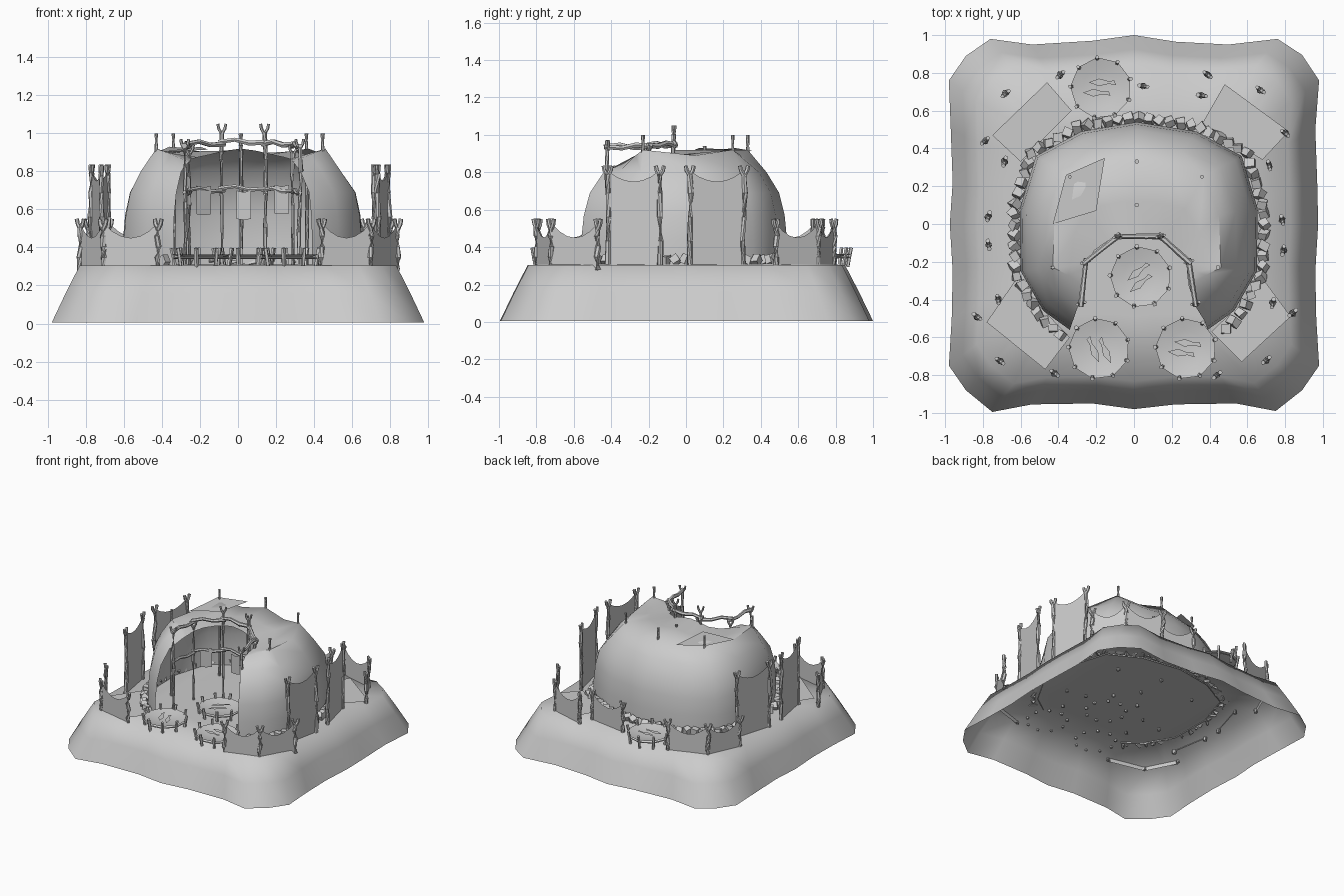
import bpy, bmesh, math, random
from mathutils import Vector, Matrix

if "Cube" in bpy.data.objects:
    bpy.data.objects.remove(bpy.data.objects["Cube"])

random.seed(4)


def finish(name, bm, smooth=False, recalc=True):
    if recalc:
        bmesh.ops.recalc_face_normals(bm, faces=bm.faces)
    me = bpy.data.meshes.new(name)
    bm.to_mesh(me)
    bm.free()
    ob = bpy.data.objects.new(name, me)
    bpy.context.collection.objects.link(ob)
    if smooth:
        for o in bpy.context.selected_objects:
            o.select_set(False)
        bpy.context.view_layer.objects.active = ob
        ob.select_set(True)
        bpy.ops.object.shade_smooth_by_angle(angle=math.radians(smooth))
    return ob


def loft(bm, rings, closed=True):
    """Skin a list of equally long point rings, returning vertex rings."""
    vs = [[bm.verts.new(p) for p in r] for r in rings]
    n = len(vs[0])
    for a, b in zip(vs, vs[1:]):
        for i in range(n if closed else n - 1):
            j = (i + 1) % n
            bm.faces.new((a[i], a[j], b[j], b[i]))
    return vs


def stick(bm, pts, r, sides=6):
    """Knobbly wooden stick through the points."""
    pts = [Vector(p) for p in pts]
    rings = []
    for i, p in enumerate(pts):
        d = (pts[min(i + 1, len(pts) - 1)] - pts[max(i - 1, 0)]).normalized()
        q = d.to_track_quat('Z', 'Y')
        rr = r * random.uniform(0.85, 1.15)
        rings.append([p + q @ Vector((rr * math.cos(k * math.tau / sides),
                                      rr * math.sin(k * math.tau / sides), 0)) for k in range(sides)])
    vs = loft(bm, rings)
    bm.faces.new(vs[0][::-1])
    bm.faces.new(vs[-1])


def forked_post(bm, x, y, top, along, r=0.013, base=0.29):
    """Slightly crooked post with a Y fork spreading in the 'along' direction."""
    j = lambda: random.uniform(-0.007, 0.007)
    h = top - 0.045 - base
    stick(bm, [(x, y, base)] + [(x + j(), y + j(), base + h * t) for t in (0.3, 0.55, 0.8)]
          + [(x, y, base + h)], r)
    a = Vector((along[0], along[1], 0)).normalized()
    c = Vector((x, y, base + h - 0.01))
    for s in (-1, 1):
        stick(bm, [c, c + a * s * 0.017 + Vector((0, 0, 0.03)), c + a * s * 0.022 + Vector((0, 0, 0.055))], r * 0.75)


def sheet(bm, p, q, bot, top, n=6):
    """Hanging hide; bot and top are (height at ends, height at middle)."""
    f = lambda h, t: h[0] + (h[1] - h[0]) * (1 - (2 * t - 1) ** 2)
    P, Q = Vector((*p, 0)), Vector((*q, 0))
    ts = [i / n for i in range(n + 1)]
    loft(bm, [[P.lerp(Q, t) + Vector((0, 0, f(h, t))) for t in ts] for h in (bot, top)], False)


# Ground mound: open-bottomed, wavy square outline
outline = [(0, 1.0), (.22, .965), (.5, .95), (.76, .98), (.89, .895), (.98, .76), (.96, .5), (.97, .22),
           (.975, 0), (.96, -.25), (.965, -.5), (.98, -.75), (.89, -.88), (.75, -.99), (.54, -.95),
           (.22, -.955), (0, -.98), (-.22, -.95), (-.54, -.955), (-.75, -.995), (-.89, -.88),
           (-.98, -.75), (-.965, -.5), (-.96, -.25), (-.975, 0), (-.96, .22), (-.97, .5), (-.98, .76),
           (-.89, .89), (-.76, .98), (-.54, .95), (-.22, .97)]
bm = bmesh.new()
vs = loft(bm, [[(x * s, y * s, z) for x, y in outline]
               for s, z in ((1, .005), (.925, .16), (.85, .305), (.5, .31))])
bm.faces.new(vs[-1])
finish("ground_mound", bm, 80)

# Hide dome: base line, roof line and opening edge, left half mirrored about x = 0.015
base = [(-.34, -.56), (-.48, -.46), (-.6, -.25), (-.605, .08), (-.52, .36), (-.28, .49), (.015, .54)]
roof = [(-.26, -.33, .85), (-.35, -.27, .89), (-.43, -.23, .92), (-.42, .05, .89), (-.34, .25, .92),
        (-.17, .3, .885), (.015, .33, .92)]
edge = [(-.25, -.26, .86), (-.25, -.235, .862), (-.245, -.21, .865), (-.21, -.14, .875), (-.14, -.09, .89),
        (-.06, -.08, .91), (.015, -.08, .92)]


def full(half):
    return half + [Vector((.03 - p[0] + (.02 if p[2] < .7 else 0), p[1], p[2])) for p in half[-2::-1]]


rows = []
for t, z in ((0, .3), (.0, .44), (.06, .57), (.2, .69), (.52, .8)):
    rows.append(full([Vector((b[0] + (r[0] - b[0]) * t, b[1] + (r[1] - b[1]) * t, z))
                      for b, r in zip(base, roof)]))
rows.append(full([Vector(p) for p in roof]))
mid = [(Vector(a) + Vector(b)) / 2 for a, b in zip(roof, edge)]
rows += [full(mid), full([Vector(p) for p in edge])]
bm = bmesh.new()
loft(bm, rows, False)
finish("hide_dome", bm, 50)

# Loose hide patch on the roof
bm = bmesh.new()
bm.faces.new([bm.verts.new(p) for p in ((-.43, 0, .9), (-.2, .07, .93), (-.155, .35, .915), (-.36, .26, .93))])
finish("roof_patch", bm)

# Tent pole tips poking through the roof
bm = bmesh.new()
for x, y, top in ((-.34, .25, 1), (.015, .33, 1), (.36, .25, 1), (.015, .1, .94), (-.43, -.23, 1), (.445, -.23, 1)):
    stick(bm, [(x, y, .29), (x + .004, y, .6), (x, y, .9), (x, y, top)], .011)
finish("tent_poles", bm, 40)

# Entrance frame: six posts and two tiers of beams
arch = [(-.28, -.42), (-.255, -.2), (-.085, -.065), (.14, -.065), (.29, -.2), (.325, -.42)]
bm = bmesh.new()
for (x, y), top in zip(arch, (.97, .94, 1.05, 1.05, .94, .97)):
    forked_post(bm, x, y, top, (1, .3), .011)
for z, r in ((.945, .014), (.7, .011)):
    for (a, b), k in zip(zip(arch, arch[1:]), (0, .01, .02, .01, 0)):
        A, B = Vector((*a, z + k - .01)), Vector((*b, z + k - .01))
        d = (B - A) * .08
        stick(bm, [A - d, A.lerp(B, .3) + Vector((0, 0, .012)), A.lerp(B, .65) - Vector((0, 0, .006)), B + d], r)
finish("entrance_frame", bm, 40)

# Cloths hung on the lower beam
bm = bmesh.new()
for x, y, s, z in ((-.18, -.15, -.6, .725), (.03, -.08, 0, .7), (.23, -.15, .6, .73)):
    sheet(bm, (x - .038, y + s * .04), (x + .038, y - s * .04), (z - .15, z - .155), (z, z - .01), 2)
finish("hanging_cloths", bm)

# Stones weighing down the dome edge
bm = bmesh.new()
path = [Vector((p[0] * 1.05, p[1] * 1.05, .33)) for p in rows[0]]
path[0].x, path[-1].x = -.39, .46
gap, carry = .062, 0
for a, b in zip(path, path[1:]):
    L = (b - a).length
    while carry < L:
        p = a.lerp(b, carry / L)
        p.z = .33
        rot = Matrix.Rotation(random.uniform(0, 6), 4, (random.random(), random.random(), 1))
        made = bmesh.ops.create_cube(bm, size=.046, matrix=Matrix.Translation(p) @ rot)
        for v in made['verts']:
            v.co += Vector([random.uniform(-.006, .006) for _ in range(3)])
        carry += gap * .9
    carry -= L
finish("edge_stones", bm)

# Drying racks: sagging hide disc laced to a ring of pegs, two fish on top
for n, (cx, cy, turn) in enumerate(((-.175, .72, 0), (.035, -.28, .7), (-.185, -.66, 2), (.275, -.66, -.1))):
    C = Vector((cx, cy, 0))
    ring = lambda r, z, k=9: [C + Vector((r * math.cos(i * math.tau / k + .3), r * math.sin(i * math.tau / k + .3), z))
                              for i in range(k)]
    bm = bmesh.new()
    vs = loft(bm, [ring(.163, .362), ring(.1, .347), ring(.04, .341)])
    bm.faces.new(vs[-1])
    finish("rack_hide_%d" % n, bm, 60)
    bm = bmesh.new()
    pegs = ring(.155, 0)
    for p in pegs:
        o = (p - C) * .06
        stick(bm, [p - o + Vector((0, 0, .295)), p + Vector((0, 0, .35)), p + o + Vector((0, 0, .397))], .011, 5)
    for a, b in zip(pegs, pegs[1:] + pegs[:1]):
        stick(bm, [a + Vector((0, 0, .345)), b + Vector((0, 0, .345))], .005, 4)
    finish("rack_pegs_%d" % n, bm, 40)
    bm = bmesh.new()
    for off, sx in ((.03, .01), (-.025, -.02)):
        M = Matrix.Translation(C) @ Matrix.Rotation(turn, 4, 'Z') @ Matrix.Translation((sx, off, .362))
        bm.faces.new([bm.verts.new(M @ Vector((x, y, 0))) for x, y in
                      ((-.075, 0), (-.02, -.02), (.03, -.008), (.07, -.015), (.06, .01), (.03, .006), (-.02, .02))])
    finish("rack_fish_%d" % n, bm)

# Windbreak screens: low ones at the corners and back, tall ones at the sides
low = [[(-.83, -.49), (-.71, -.725), (-.42, -.79)], [(.84, -.47), (.7, -.72), (.44, -.8)],
       [(-.79, .44), (-.68, .69), (-.39, .79)], [(.8, .48), (.67, .71), (.39, .79)], [(.05, .73), (.36, .68)]]
tall = [[(.715, .31), (.785, .02)], [(.79, -.14), (.735, -.42)], [(-.685, .33), (-.77, .04)], [(-.77, -.11), (-.72, -.4)]]
posts, hides = bmesh.new(), bmesh.new()
for group, top, bot, up in ((low, .55, (.275, .275), (.53, .45)), (tall, .835, (.46, .525), (.81, .75))):
    for line in group:
        d = (line[-1][0] - line[0][0], line[-1][1] - line[0][1])
        for x, y in line:
            forked_post(posts, x, y, top, d, .015, .28)
        for a, b in zip(line, line[1:]):
            sheet(hides, a, b, bot, up)
    if group is tall:  # lower half of each tall hide
        for a, b in group:
            sheet(hides, a, b, (.3, .3), (.46, .525))
finish("screen_posts", posts, 40)
finish("screen_hides", hides)

# Sleeping mats laid in each corner
bm = bmesh.new()
for quad in (((-.63, -.3), (-.34, -.6), (-.47, -.77), (-.78, -.52)), ((.69, -.3), (.41, -.57), (.57, -.73), (.83, -.49)),
             ((-.75, .47), (-.46, .75), (-.33, .6), (-.6, .33)), ((.48, .74), (.82, .49), (.68, .34), (.36, .53))):
    bm.faces.new([bm.verts.new((x, y, .322)) for x, y in quad])
finish("corner_mats", bm)
